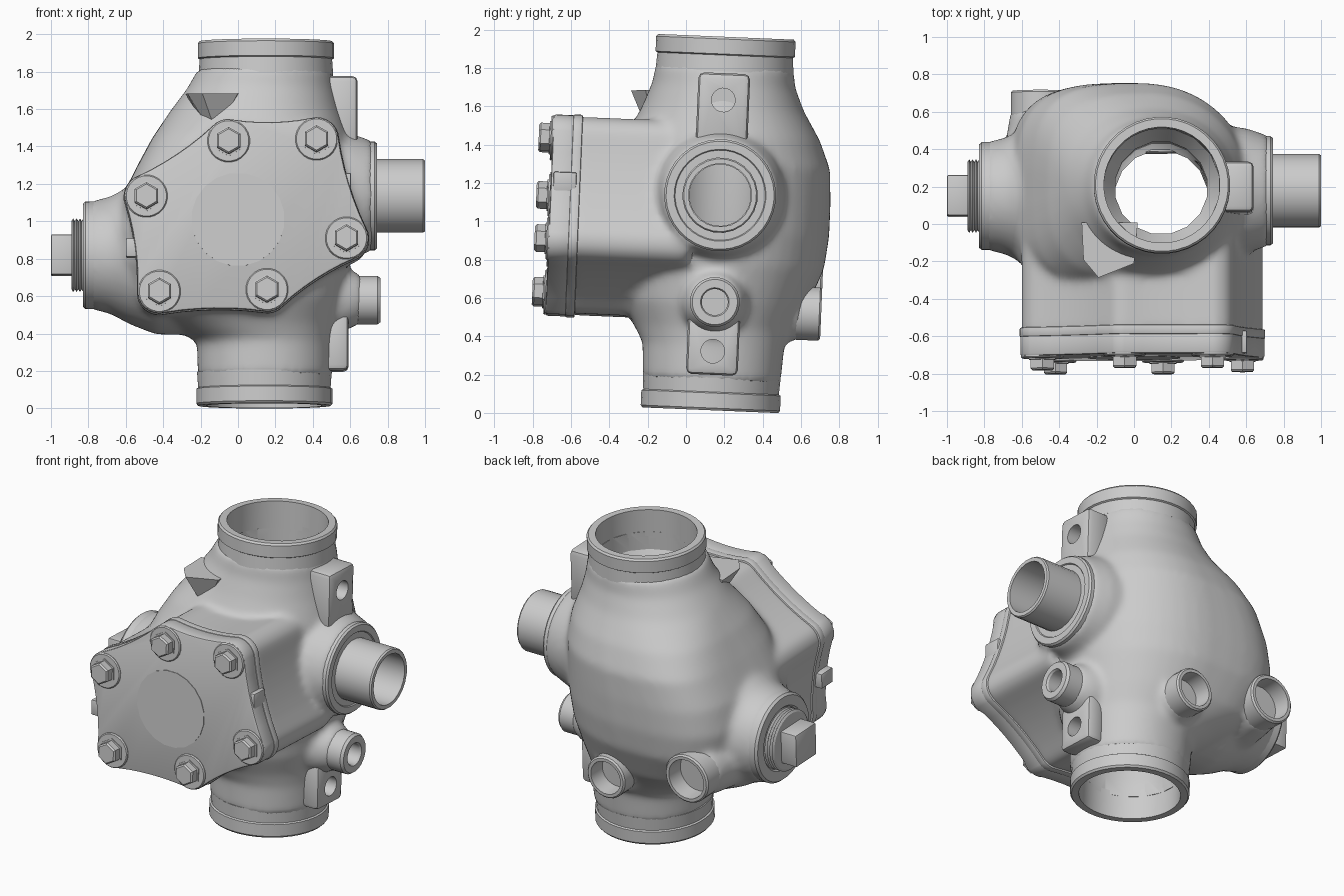
import bpy, bmesh, math
from mathutils import Vector, Matrix

if "Cube" in bpy.data.objects:
    bpy.data.objects.remove(bpy.data.objects["Cube"])

PX, PY = 0.145, 0.168          # vertical pipe axis


def skin(name, rings, loop=False):
    """Bridge point rings into a solid; loop joins last ring to first."""
    bm = bmesh.new()
    vs = [[bm.verts.new(p) for p in r] for r in rings]
    n = len(vs[0])
    pairs = list(zip(vs, vs[1:])) + ([(vs[-1], vs[0])] if loop else [])
    for a, b in pairs:
        for i in range(n):
            j = (i + 1) % n
            bm.faces.new((a[i], a[j], b[j], b[i]))
    if not loop:
        bm.faces.new(vs[0])
        bm.faces.new(vs[-1])
    bmesh.ops.recalc_face_normals(bm, faces=bm.faces)
    me = bpy.data.meshes.new(name)
    bm.to_mesh(me)
    bm.free()
    ob = bpy.data.objects.new(name, me)
    bpy.context.collection.objects.link(ob)
    return ob


def lathe(name, profile, origin, axis=(0, 0, 1), n=32, loop=False):
    """Turn (radius, height) pairs around an axis through origin."""
    q = Vector(axis).to_track_quat('Z', 'Y')
    o = Vector(origin)
    rings = [[o + q @ Vector((r * math.cos(2 * math.pi * (i + .5) / n),
                              r * math.sin(2 * math.pi * (i + .5) / n), h))
              for i in range(n)] for r, h in profile]
    return skin(name, rings, loop)


def box(name, x, y, z, bevel=0.02):
    ring = lambda zz: [(x[0], y[0], zz), (x[1], y[0], zz), (x[1], y[1], zz), (x[0], y[1], zz)]
    ob = skin(name, [ring(z[0]), ring(z[1])])
    if bevel:
        m = ob.modifiers.new("bevel", 'BEVEL')
        m.width, m.segments = bevel, 2
    return ob


def cut(ob, cutter):
    m = ob.modifiers.new("cut", 'BOOLEAN')
    m.operation, m.object, m.solver = 'DIFFERENCE', cutter, 'EXACT'
    cutter.hide_render = True


def bake(ob):
    dg = bpy.context.evaluated_depsgraph_get()
    me = bpy.data.meshes.new_from_object(ob.evaluated_get(dg))
    ob.modifiers.clear()
    ob.data = me


# Cover outline: rounded corner at every bolt, slightly sagging edges
BOLTS = [(.58, .88), (.42, 1.41), (-.05, 1.40), (-.49, 1.105), (-.42, .595), (.155, .605)]


def outline(r, sag=.022):
    pts, n = [], len(BOLTS)
    normals = []
    for i in range(n):
        d = Vector(BOLTS[(i + 1) % n]) - Vector(BOLTS[i])
        normals.append(math.atan2(-d.x, d.y))
    for i in range(n):
        c, e = Vector(BOLTS[i]), Vector(BOLTS[(i + 1) % n])
        a0, a1 = normals[i - 1], normals[i]
        span = (a1 - a0) % (2 * math.pi)
        for k in range(7):
            a = a0 + span * k / 6
            pts.append(c + r * Vector((math.cos(a), math.sin(a))))
        nv = Vector((math.cos(a1), math.sin(a1)))
        for t in (.2, .35, .5, .65, .8):
            pts.append(c.lerp(e, t) + nv * (r - sag * 4 * t * (1 - t)))
    return pts


def slab(name, r, y0, y1, bevel=0):
    ob = skin(name, [[(p.x, y, p.y) for p in outline(r)] for y in (y0, y1)])
    if bevel:
        m = ob.modifiers.new("bevel", 'BEVEL')
        m.width, m.segments, m.limit_method = bevel, 2, 'ANGLE'
    return ob


# Casting: bulbous body lofted from (z, xmin, xmax, ymin, ymax) sections
SECTIONS = [(.17, -.215, .505, -.192, .528), (.36, -.22, .51, -.20, .54), (.45, -.36, .52, -.25, .57),
            (.58, -.57, .56, -.34, .65), (.78, -.66, .60, -.38, .73), (.95, -.67, .62, -.39, .75),
            (1.12, -.63, .62, -.39, .75), (1.3, -.54, .62, -.37, .74), (1.45, -.46, .60, -.32, .68),
            (1.6, -.36, .55, -.25, .59), (1.72, -.27, .52, -.205, .54), (1.82, -.215, .505, -.192, .528)]


def section(z, x0, x1, y0, y1, n=48):
    # left half is squarer than the right around mid height
    swell = max(0, min(1, (.62 - abs(z - 1)) / .25))

    def pt(a):
        c, s = math.cos(a), math.sin(a)
        e = 2 / (2.1 + (1.2 * swell if c < 0 else 0))
        f = lambda v: math.copysign(abs(v) ** e, v)
        return ((x0 + x1) / 2 + (x1 - x0) / 2 * f(c), (y0 + y1) / 2 + (y1 - y0) / 2 * f(s), z)
    return [pt(2 * math.pi * (i + .5) / n) for i in range(n)]


PLUG, OUTLET = (0, .157, .825), (0, .172, 1.143)
CUPS = [(.105, .545, .14), (-.50, .70, .16)]       # x, z, radius of rear ports
casting = skin("valve_body", [section(*s) for s in SECTIONS])
blend = [slab("chamber", .112, -.60, .02),
         lathe("plug_boss", [(.43, .1), (.425, .44), (.37, .58), (.315, .68), (.285, .80)], PLUG, (-1, 0, 0)),
         lathe("outlet_boss", [(.36, .4), (.335, .6), (.295, .72)], OUTLET, (1, 0, 0)),
         lathe("port_boss", [(.2, .4), (.17, .57), (.13, .66)], (0, PY, .59), (1, 0, 0))]
for x, z, r in CUPS:
    blend.append(lathe("cup_boss", [(r + .06, .2), (r + .02, .5), (r, .62)], (x, 0, z), (0, 1, 0)))
bpy.ops.object.select_all(action='DESELECT')
for ob in blend + [casting]:
    ob.select_set(True)
bpy.context.view_layer.objects.active = casting
bpy.ops.object.join()
m = casting.modifiers.new("merge", 'REMESH')
m.mode, m.voxel_size = 'VOXEL', .02
m = casting.modifiers.new("fillet", 'SMOOTH')
m.factor, m.iterations = .5, 12
bake(casting)

# Through bore, outlet bore and rear port pockets
cut(casting, lathe("bore_cutter", [(.315, -.1), (.315, .3), (.25, .45), (.25, 1.6), (.315, 1.7), (.315, 2.1)],
                   (PX, PY, 0), n=16))
cut(casting, lathe("outlet_cutter", [(.165, .2), (.165, 1.1)], OUTLET, (1, 0, 0), n=12))
for i, (x, z, r) in enumerate(CUPS):
    cut(casting, lathe(f"cup_cutter_{i}", [(r - .015, .6), (r - .015, 1)], (x, 0, z), (0, 1, 0)))

# Grooved pipe ends, top mirrored from bottom
GROOVE = [(.31, .02), (.355, .02), (.365, .032), (.365, .11), (.355, .116), (.361, .2), (.31, .2)]
lathe("bottom_pipe_end", GROOVE, (PX - .004, PY, 0), n=40, loop=True)
lathe("top_pipe_end", [(r, 1.99 - h) for r, h in GROOVE], (PX + .004, PY, 0), n=40, loop=True)

# Front cover with flange, centre disc, locating tabs and bolts
slab("cover_flange", .122, -.61, -.56, .008)
slab("cover_plate", .118, -.713, -.60, .012)
lathe("cover_disc", [(.25, .68), (.25, .717)], (0, 0, .98), (0, -1, 0), n=20)
box("cover_tab_right", (.53, .605), (-.70, -.58), (1.12, 1.23), .008)
box("cover_tab_left", (-.60, -.50), (-.70, -.58), (.78, .88), .008)
for i, (x, z) in enumerate(BOLTS):
    lathe(f"bolt_seat_{i}", [(.114, .66), (.114, .717), (.108, .724)], (x, 0, z), (0, -1, 0), n=24)
    lathe(f"bolt_head_{i}", [(.082, .72), (.082, .730), (.072, .731), (.072, .776), (.062, .786)],
          (x, 0, z), (0, -1, 0), n=6)

# Right outlet: stepped flange and open pipe
lathe("outlet_flange", [(.16, .62), (.292, .62), (.292, .73), (.282, .742), (.24, .742),
                        (.235, .735), (.16, .735)], OUTLET, (1, 0, 0), 36, True)
lathe("outlet_pipe", [(.165, .62), (.197, .62), (.197, .99), (.19, 1.0), (.165, 1.0)],
      OUTLET, (1, 0, 0), 24, True)

# Left plug: rim, threads and square head
lathe("plug_rim", [(.29, .68), (.288, .815), (.275, .83), (.21, .83), (.20, .82)], PLUG, (-1, 0, 0), 36)
lathe("plug_thread", [(.197 if i % 2 else .183, .80 + i * .009) for i in range(11)], PLUG, (-1, 0, 0))
box("plug_head", (-1.0, -.87), (.05, .265), (.717, .932), .008)

# Right side: mounting pads with holes, and a small threaded port
for name, x1, z0, z1, hz in (("upper_pad", .64, 1.36, 1.78, 1.64), ("lower_pad", .592, .205, .52, .328)):
    pad = box(name, (.465, x1), (PY - .135, PY + .135), (z0, z1), .03)
    cut(pad, lathe(name + "_cutter", [(.062, x1 - .1), (.062, x1 + .1)], (0, PY, hz), (1, 0, 0), 20))
lathe("side_port", [(.13, .5), (.13, .745), (.118, .762), (.075, .762), (.068, .75), (.068, .66)],
      (0, PY, .585), (1, 0, 0))

# Rear open ports
for i, (x, z, r) in enumerate(CUPS):
    lathe(f"rear_port_{i}", [(r, .4), (r, .715), (r - .01, .725), (r - .03, .725), (r - .035, .61)],
          (x, 0, z), (0, 1, 0), 24)

# Small wedge lug on the upper front
skin("wedge_lug", [[(-.28, -.02, 1.68), (.02, -.02, 1.68), (.0, -.24, 1.675), (-.19, -.315, 1.67), (-.27, -.22, 1.675)],
                   [(-.2, -.02, 1.53), (-.06, -.02, 1.53), (-.08, -.2, 1.53), (-.14, -.25, 1.53), (-.18, -.2, 1.53)]])

# Bake modifiers, drop cutters, lean the whole valve slightly back
parts = [o for o in bpy.data.objects if not o.hide_render]
for ob in parts:
    if ob.modifiers:
        bake(ob)
for ob in [o for o in bpy.data.objects if o.hide_render]:
    bpy.data.objects.remove(ob)
tilt = Matrix.Translation((0, 0, 1)) @ Matrix.Rotation(-.042, 4, 'X') @ Matrix.Translation((0, 0, -1))
bpy.ops.object.select_all(action='SELECT')
for ob in parts:
    ob.data.transform(tilt)
bpy.context.view_layer.objects.active = casting
bpy.ops.object.shade_smooth_by_angle(angle=math.radians(28))
